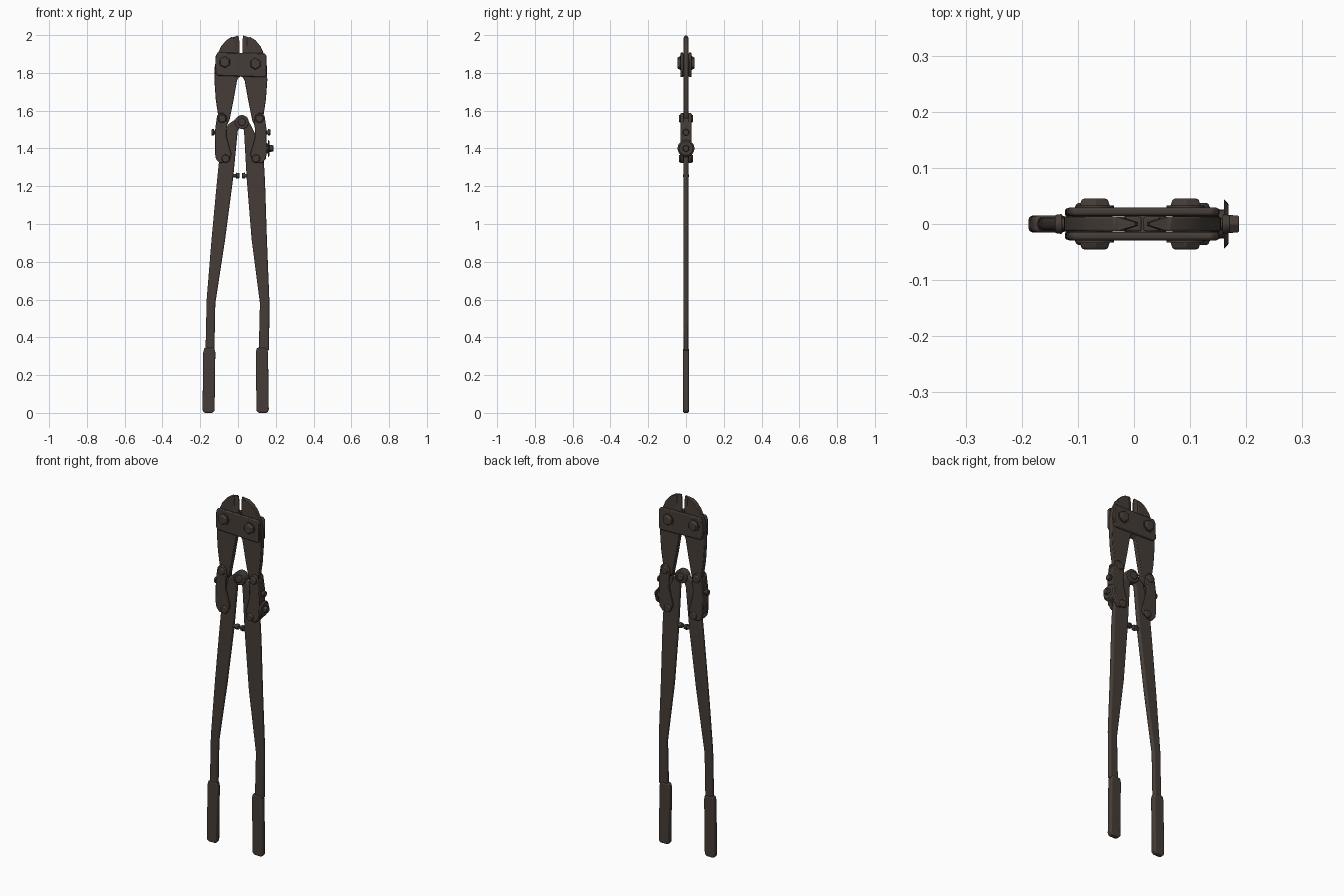
import bpy, bmesh, math
from mathutils import Matrix, Vector

cube = bpy.data.objects.get("Cube")
if cube:
    bpy.data.objects.remove(cube)


def material(name, rgb):
    m = bpy.data.materials.new(name)
    m.use_nodes = True
    m.diffuse_color = (*rgb, 1)
    m.node_tree.nodes["Principled BSDF"].inputs["Base Color"].default_value = (*rgb, 1)
    return m


STEEL = material("dark brown steel", (0.060, 0.046, 0.038))
AXIS = 0.015  # centre line of the head


def finish(name, bm, bevel=0.0, segments=2):
    bmesh.ops.recalc_face_normals(bm, faces=bm.faces)
    me = bpy.data.meshes.new(name)
    bm.to_mesh(me)
    bm.free()
    me.materials.append(STEEL)
    ob = bpy.data.objects.new(name, me)
    bpy.context.collection.objects.link(ob)
    if bevel:
        mod = ob.modifiers.new("Bevel", "BEVEL")
        mod.width, mod.segments, mod.limit_method = bevel, segments, "ANGLE"
        mod.angle_limit = math.radians(40)
    bpy.ops.object.select_all(action="DESELECT")
    ob.select_set(True)
    bpy.context.view_layer.objects.active = ob
    bpy.ops.object.shade_smooth_by_angle(angle=math.radians(40))
    return ob


def plate(name, pts, y0, y1, bevel=0.004, segments=2):
    """Outline in x and z, extruded along y."""
    bm = bmesh.new()
    face = bm.faces.new([bm.verts.new((x, y0, z)) for x, z in pts])
    new = bmesh.ops.extrude_face_region(bm, geom=[face])["geom"]
    bmesh.ops.translate(bm, vec=(0, y1 - y0, 0),
                        verts=[v for v in new if isinstance(v, bmesh.types.BMVert)])
    return finish(name, bm, bevel, segments)


def disc(name, a, b, r1, r2=None, sides=20, bevel=0.0):
    """Round or hexagonal piece running from point a to point b."""
    a, b = Vector(a), Vector(b)
    d = b - a
    bm = bmesh.new()
    m = Matrix.Translation((a + b) / 2) @ d.to_track_quat("Z", "Y").to_matrix().to_4x4()
    bmesh.ops.create_cone(bm, cap_ends=True, segments=sides, radius1=r1,
                          radius2=r1 if r2 is None else r2, depth=d.length, matrix=m)
    return finish(name, bm, bevel)


def mirror(pts, side):
    return [(AXIS + side * x, z) for x, z in pts]


# Jaws with sharpened inner edges
JAW = [(0.030, 1.985), (0.050, 1.99), (0.078, 1.972), (0.105, 1.94), (0.127, 1.89),
       (0.139, 1.83), (0.140, 1.76), (0.133, 1.66), (0.121, 1.58), (0.110, 1.53),
       (0.075, 1.52), (0.060, 1.55), (0.038, 1.66), (0.020, 1.76), (0.012, 1.775),
       (0.002, 1.78), (0.002, 1.90), (0.030, 1.90)]
for side, label in ((-1, "right"), (1, "left")):
    plate(label + "_jaw", mirror(JAW, side), -0.013, 0.013, 0.003)
    bm = bmesh.new()
    rings = []
    for z, edge in ((1.895, 0.008), (1.97, 0.008), (1.998, 0.013)):
        back = 0.036 if z < 1.98 else 0.044
        rings.append([bm.verts.new((AXIS + side * x, y, min(z, 1.988) if x > 0.03 else z))
                      for x, y in ((back, -0.0125), (edge, -0.003),
                                   (edge, 0.003), (back, 0.0125))])
    for lo, hi in zip(rings, rings[1:]):
        for i in range(4):
            bm.faces.new((lo[i], lo[(i + 1) % 4], hi[(i + 1) % 4], hi[i]))
    bm.faces.new(rings[0])
    bm.faces.new(rings[-1])
    finish(label + "_cutting_edge", bm)

# Head plates and their bolts, front and back
HEAD = [(-0.108, 1.908), (0.140, 1.904), (0.152, 1.89), (0.152, 1.79), (0.143, 1.777),
        (-0.108, 1.785), (-0.121, 1.80), (-0.118, 1.89)]
for s, face in ((-1, "front"), (1, "back")):
    plate("head_plate_" + face, HEAD, s * 0.0145, s * 0.029, 0.005)
    for x, z, label in ((-0.070, 1.857, "right"), (0.092, 1.848, "left")):
        name = f"{label}_head_bolt_{face}"
        disc(name + "_washer", (x, s * 0.027, z), (x, s * 0.033, z), 0.034)
        disc(name, (x, s * 0.031, z), (x, s * 0.045, z), 0.032, 0.026, 6, 0.003)

# Handles: flattened tubes joined by a knuckle at the top
RIGHT_HANDLE = [(0.015, 1.575), (-0.012, 1.556), (-0.055, 1.525), (-0.068, 1.47),
                (-0.100, 1.34), (-0.112, 1.22), (-0.140, 0.92), (-0.166, 0.60),
                (-0.172, 0.33), (-0.125, 0.33), (-0.120, 0.58), (-0.068, 0.92),
                (-0.026, 1.24), (-0.002, 1.49), (0.012, 1.52)]
LEFT_HANDLE = [(0.025, 1.575), (0.048, 1.557), (0.070, 1.52), (0.095, 1.47),
               (0.135, 1.36), (0.143, 1.23), (0.153, 0.92), (0.166, 0.60),
               (0.165, 0.33), (0.110, 0.33), (0.116, 0.58), (0.072, 0.92),
               (0.046, 1.24), (0.032, 1.49), (0.025, 1.52)]
plate("right_handle", RIGHT_HANDLE, -0.012, 0.012, 0.009, 4)
plate("left_handle", LEFT_HANDLE, -0.012, 0.012, 0.009, 4)

# Grips
for label, x0, x1, tilt in (("right", -0.188, -0.124, 0.004), ("left", 0.098, 0.163, -0.004)):
    pts = [(x0, 0.012), (x0 + 0.01, 0), (x1 - 0.01, 0), (x1, 0.012),
           (x1 + tilt, 0.32), (x1 - 0.006 + tilt, 0.345),
           (x0 + 0.006 + tilt, 0.345), (x0 + tilt, 0.32)]
    plate(label + "_grip", pts, -0.015, 0.015, 0.010, 4)

# Knuckle and its pin
disc("knuckle", (0.020, -0.020, 1.540), (0.020, 0.020, 1.540), 0.037, bevel=0.004)
disc("knuckle_pin", (0.020, -0.028, 1.540), (0.020, 0.028, 1.540), 0.021, bevel=0.004)

# Side links with an outer web and four pivots each
LINK = [(0.093, 1.588), (0.113, 1.588), (0.126, 1.572), (0.136, 1.50), (0.138, 1.38),
        (0.132, 1.345), (0.112, 1.322), (0.090, 1.326), (0.058, 1.345), (0.050, 1.37),
        (0.062, 1.41), (0.075, 1.46), (0.076, 1.50), (0.070, 1.53), (0.076, 1.572)]
for side, label in ((-1, "right"), (1, "left")):
    for s, face in ((-1, "front"), (1, "back")):
        plate(f"{label}_link_{face}", mirror(LINK, side), s * 0.0135, s * 0.028, 0.004)
        for dx, z, end in ((0.099, 1.558, "upper"), (0.080, 1.346, "lower")):
            x = AXIS + side * dx
            disc(f"{label}_{end}_pivot_{face}", (x, s * 0.026, z), (x, s * 0.037, z),
                 0.023, 0.018, 16, 0.002)
    WEB = [(0.108, 1.56), (0.126, 1.56), (0.135, 1.50), (0.137, 1.37), (0.108, 1.35)]
    plate(label + "_link_web", mirror(WEB, side), -0.0265, 0.0265, 0.003)

    # Small locking screw on the outer edge
    x = AXIS + side * 0.130
    disc(label + "_lock_screw_shank", (x, 0, 1.485), (x + side * 0.016, 0, 1.485), 0.011)
    disc(label + "_lock_screw", (x + side * 0.013, 0, 1.485),
         (x + side * 0.026, 0, 1.485), 0.018, 0.016, 12, 0.002)

# Adjusting bolt with wide washer
disc("adjuster_collar", (0.148, 0, 1.40), (0.162, 0, 1.40), 0.026)
disc("adjuster_washer", (0.160, 0, 1.40), (0.168, 0, 1.40), 0.045, 0.036)
disc("adjuster_bolt", (0.166, 0, 1.40), (0.187, 0, 1.40), 0.019, 0.017, 6, 0.002)

# Handle stops
for label, x0, x1 in (("right", -0.035, 0.007), ("left", 0.060, 0.022)):
    mid = x0 + (x1 - x0) * 0.6
    disc(label + "_stop_stem", (x0, 0, 1.256), (mid, 0, 1.256), 0.010)
    disc(label + "_stop_pad", (mid, 0, 1.256), (x1, 0, 1.256), 0.016, 0.014, 16, 0.002)
